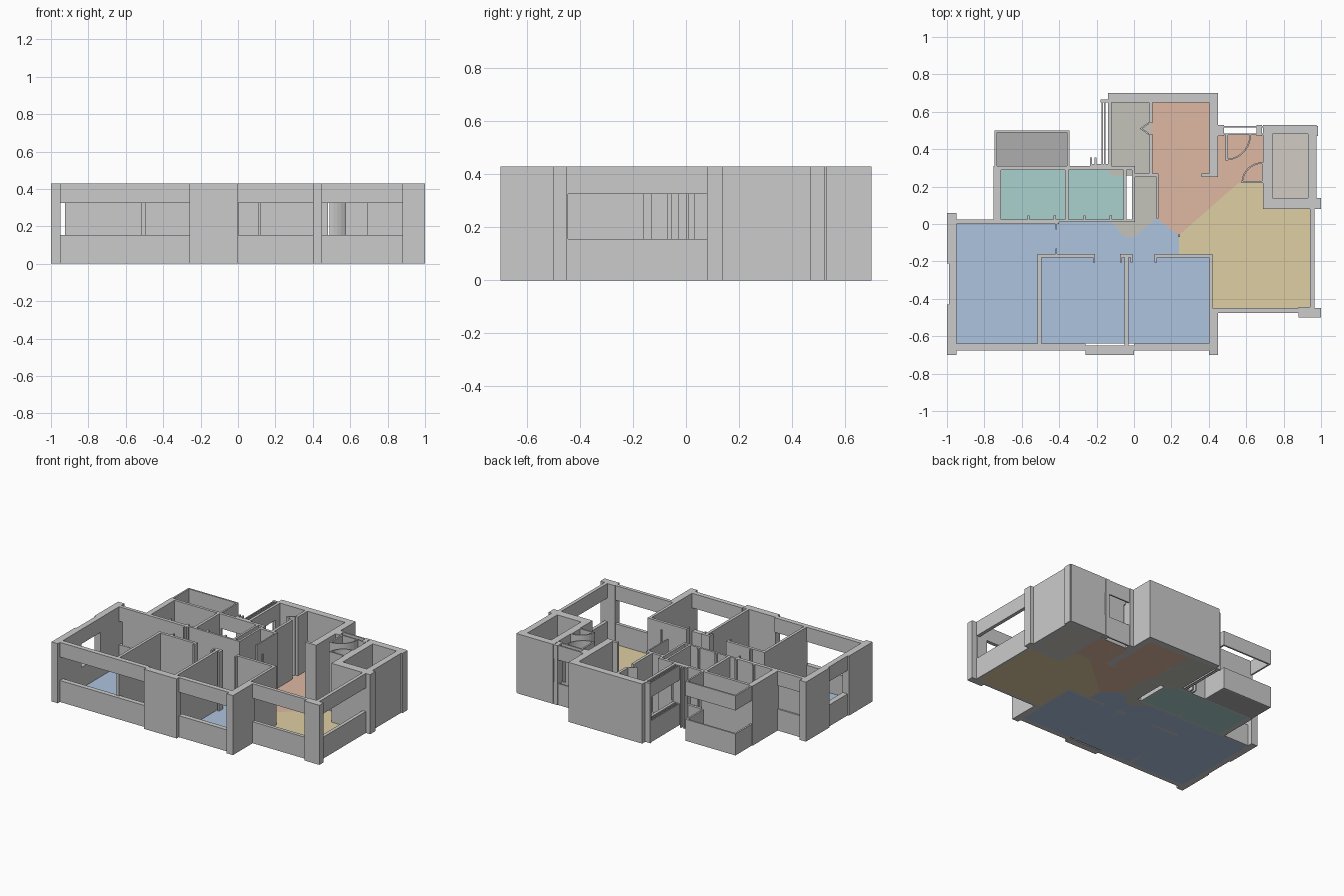
import bpy, bmesh, math

if "Cube" in bpy.data.objects:
    bpy.data.objects.remove(bpy.data.objects["Cube"])

H, SILL, HEAD = 0.43, 0.155, 0.325


def prism(name, pts, z0, z1, mat=None):
    """Extrude a plan outline between two heights."""
    bm = bmesh.new()
    f = bm.faces.new([bm.verts.new((x, y, z0)) for x, y in pts])
    r = bmesh.ops.extrude_face_region(bm, geom=[f])
    for v in r["geom"]:
        if isinstance(v, bmesh.types.BMVert):
            v.co.z = z1
    bmesh.ops.recalc_face_normals(bm, faces=bm.faces)
    me = bpy.data.meshes.new(name)
    bm.to_mesh(me)
    bm.free()
    ob = bpy.data.objects.new(name, me)
    bpy.context.collection.objects.link(ob)
    if mat:
        me.materials.append(mat)
    return ob


def wall(name, x0, x1, y0, y1, z0=0, z1=H, mat=None):
    return prism(name, [(x0, y0), (x1, y0), (x1, y1), (x0, y1)], z0, z1, mat)


def window(name, x0, x1, y0, y1):
    """Sill wall below and lintel above an open window."""
    wall(name + "_sill", x0, x1, y0, y1, 0, SILL)
    wall(name + "_lintel", x0, x1, y0, y1, HEAD, H)


def colour(name, r, g, b):
    m = bpy.data.materials.new(name)
    m.diffuse_color = (r, g, b, 1)
    m.use_nodes = True
    m.node_tree.nodes["Principled BSDF"].inputs["Base Color"].default_value = m.diffuse_color
    return m


blue = colour("blue_floor", 0.42, 0.55, 0.74)
teal = colour("teal_floor", 0.40, 0.64, 0.62)
orange = colour("orange_floor", 0.74, 0.48, 0.37)
yellow = colour("yellow_floor", 0.74, 0.62, 0.37)
stone = colour("stone_floor", 0.55, 0.55, 0.50)
slate = colour("slate_floor", 0.42, 0.42, 0.42)
beige = colour("beige_floor", 0.64, 0.60, 0.55)
F = 0.005

# floors
prism("bedroom_floor", [(-.95, -.64), (.41, -.64), (.41, -.16), (.24, -.16), (.24, -.06),
                        (.12, .03), (.0, -.07), (-.05, -.07), (-.12, .01), (-.95, .01)], 0, F, blue)
prism("living_floor", [(.24, -.06), (.56, .22), (.69, .22), (.69, .08), (.95, .08), (.95, -.45),
                       (.41, -.45), (.41, -.16), (.24, -.16)], 0, F, yellow)
prism("dining_floor", [(.24, -.06), (.56, .22), (.69, .22), (.69, .48), (.45, .48), (.45, .26),
                       (.41, .26), (.41, .66), (.09, .66), (.09, .26), (.12, .26), (.12, .03)], 0, F, orange)
wall("kitchen_floor", -.13, .09, .26, .66, 0, F, stone)
prism("passage_floor", [(-.12, .01), (-.05, -.07), (0, -.07), (.12, .03), (.12, .26), (0, .26), (0, .01)], 0, F, stone)
wall("bath_floor_left", -.71, -.36, .02, .30, 0, F, teal)
wall("bath_floor_right", -.36, -.05, .02, .30, 0, F, teal)
wall("balcony_floor", -.74, -.35, .31, .49, 0, F, slate)
wall("shaft_floor", .73, .94, .13, .49, 0, F, beige)

# left outer wall with its small window
wall("left_wall_front", -1, -.95, -.70, -.43)
wall("left_wall_back", -1, -.95, -.21, .06)
window("left_window", -.99, -.95, -.43, -.21)

# front outer walls, piers and wide windows
window("front_window_left", -.95, -.26, -.675, -.64)
wall("front_pier_middle", -.26, 0, -.70, -.65)
window("front_window_middle", 0, .40, -.675, -.64)
wall("front_pier_corner", .40, .45, -.70, -.45)
window("front_window_right", .45, .88, -.475, -.45)
wall("front_pier_right", .88, 1, -.50, -.45)
wall("front_pier_right_return", .88, .96, -.475, -.445)
window("right_window", .94, .965, -.45, .08)

# shaft at the right
wall("shaft_front", .69, 1, .08, .14)
wall("shaft_right", .93, .975, .14, .53)
wall("shaft_back", .69, .93, .48, .53)
wall("shaft_left", .69, .74, .14, .48)
wall("shaft_corner", .96, .985, .47, .525)

# entrance window between shaft and dining room
for y in (.475, .515):
    window("entrance_window", .47, .69, y, y + .01)
for x in (.45, .655):
    wall("entrance_post", x, x + .03, .47, .53)


def door(name, cx, cy, r, a0):
    """Curved swing strip with a leaf on each side."""
    ang = [math.radians(a0 + 90 * i / 10) for i in range(11)]
    pts = [(cx + r * math.cos(a), cy + r * math.sin(a)) for a in ang]
    pts += [(cx + (r - .008) * math.cos(a), cy + (r - .008) * math.sin(a)) for a in reversed(ang)]
    prism(name + "_swing", pts, 0, H)
    s = 1 if math.cos(ang[5]) > 0 else -1
    t = 1 if math.sin(ang[5]) > 0 else -1
    wall(name + "_leaf", cx, cx + .012, min(cy, cy + t * r), max(cy, cy + t * r))
    wall(name + "_side", min(cx, cx + s * r), max(cx, cx + s * r), cy, cy + .01)


door("entrance_door", .49, .475, .135, 270)
door("shaft_door", .685, .22, .11, 90)

# dining and kitchen walls
wall("dining_back_wall", -.14, .45, .65, .70)
wall("dining_right_wall", .40, .45, .26, .65)
wall("dining_wall_return", .36, .45, .25, .27)
wall("kitchen_divider_back", .08, .10, .54, .65)
wall("kitchen_divider_front", .08, .10, .26, .48)
prism("divider_brace", [(.03, .51), (.08, .545), (.08, .535), (.045, .51), (.08, .485), (.08, .475)], 0, H)
wall("kitchen_front_wall", 0, .13, .25, .27)
wall("kitchen_left_pier", -.14, -.12, .60, .70)
window("kitchen_left_window", -.14, -.12, .30, .60)
for x in (-.175, -.16):
    window("kitchen_ledge", x, x + .008, .32, .66)
wall("kitchen_ledge_end", -.18, -.12, .65, .665)
wall("kitchen_ledge_foot", -.23, -.12, .31, .322)
for x in (-.235, -.21):
    wall("ledge_post", x, x + .01, .31, .355)
wall("passage_right_wall", .12, .13, .03, .26)
wall("passage_left_wall", -.01, .005, .01, .31)

# bathroom walls
wall("bath_left_wall", -.75, -.71, .01, .31)
wall("bath_back_wall_left", -.71, -.34, .29, .31)
window("bath_window", -.34, -.10, .29, .31)
wall("bath_back_wall_right", -.10, 0, .29, .31)
wall("bath_divider", -.37, -.35, .02, .29)
wall("bath_right_wall", -.055, -.04, .02, .29)
wall("bath_front_wall", -.75, -.01, .01, .025)
for x in (-.57, -.43, -.27, -.13):
    wall("bath_door_post", x, x + .012, .01, .045)

# balcony parapet and upper band
for x in (-.745, -.357):
    window("balcony_side", x, x + .012, .31, .50)
window("balcony_front", -.733, -.357, .488, .50)

# back wall of the large bedroom with a recessed panel
window("bedroom_back", -.95, -.75, 0, .025)
wall("bedroom_back_panel", -.925, -.75, .003, .014, SILL, HEAD)
wall("bedroom_back_inner", -.75, -.40, 0, .012)

# inner bedroom walls
wall("bedroom_divider_left", -.515, -.495, -.65, -.16)
wall("bedroom_divider_right", -.05, -.03, -.65, -.16)
wall("bedroom_right_wall", .40, .42, -.65, -.16)
wall("hall_wall_left", -.515, -.21, -.18, -.16)
wall("hall_wall_middle", -.07, -.02, -.18, -.16)
wall("hall_wall_right", .11, .42, -.18, -.16)
for x in (-.22, -.075, -.02, .11):
    wall("hall_jamb", x, x + .012, -.205, -.16)
wall("hall_door_left", -.42, -.411, -.03, .01)
wall("hall_door_left_jamb", -.42, -.411, -.16, -.13)
wall("hall_post", .235, .245, -.07, -.055)
